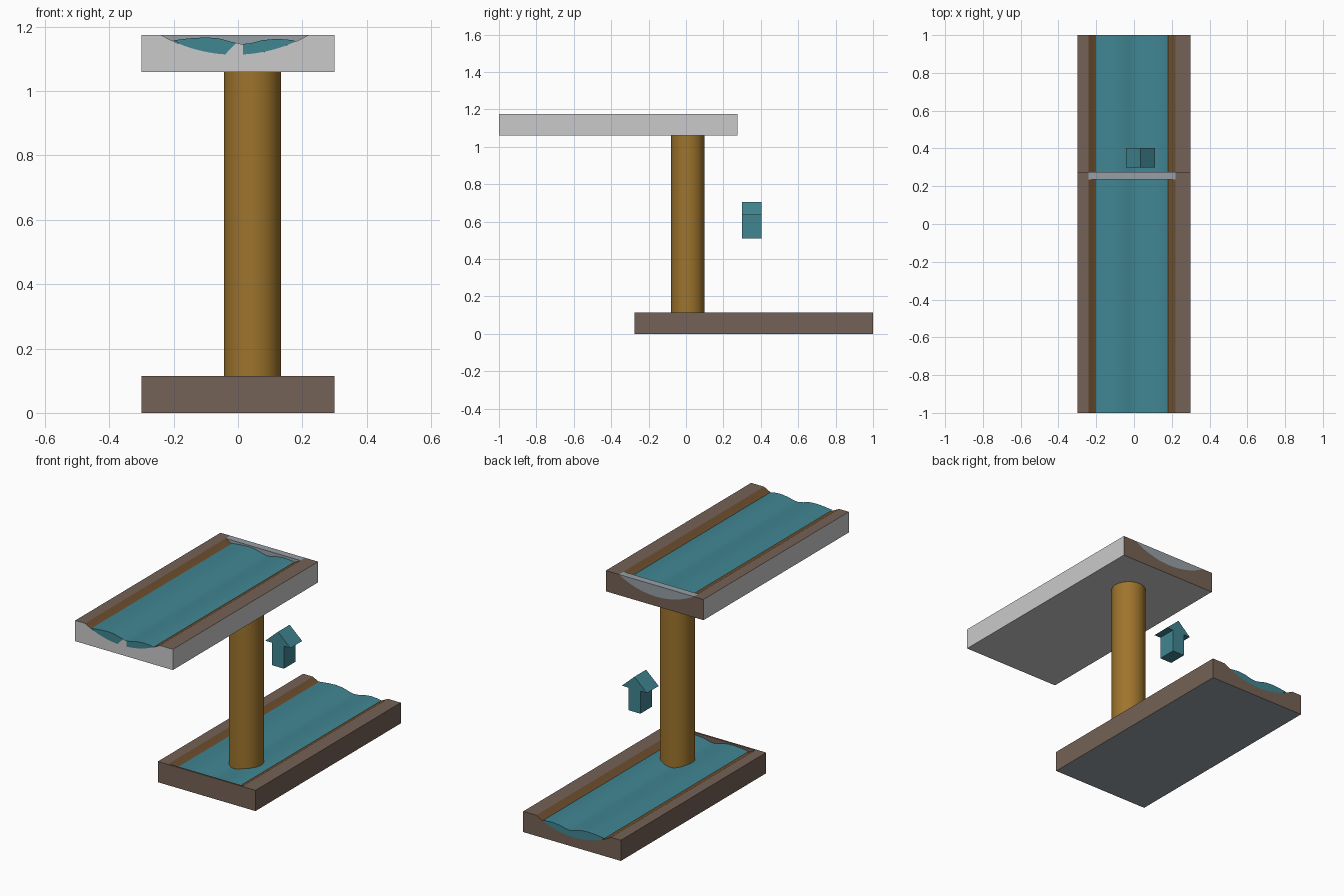
import bpy, bmesh, math

if "Cube" in bpy.data.objects:
    bpy.data.objects.remove(bpy.data.objects["Cube"])


def material(name, rgb):
    m = bpy.data.materials.new(name)
    m.diffuse_color = (*rgb, 1)
    m.use_nodes = True
    m.node_tree.nodes["Principled BSDF"].inputs["Base Color"].default_value = m.diffuse_color
    return m


BROWN = material("brown", (0.175, 0.122, 0.092))
WOOD = material("groove_brown", (0.15, 0.078, 0.027))
GREY = material("light_grey", (0.60, 0.59, 0.60))
SLATE = material("blue_grey", (0.31, 0.35, 0.38))
TEAL = material("water_teal", (0.052, 0.237, 0.29))
GOLD = material("ochre", (0.34, 0.175, 0.026))


def prism(name, pts, y0, y1, mats, rule=None, smooth=None):
    """Extrude an (x, z) outline along y; rule picks a material per face."""
    bm = bmesh.new()
    a = [bm.verts.new((x, y0, z)) for x, z in pts]
    b = [bm.verts.new((x, y1, z)) for x, z in pts]
    n = len(pts)
    for i in range(n):
        j = (i + 1) % n
        bm.faces.new((a[i], a[j], b[j], b[i]))
    bm.faces.new(a)
    bm.faces.new(b[::-1])
    bmesh.ops.recalc_face_normals(bm, faces=bm.faces[:])
    bm.normal_update()
    if rule:
        for f in bm.faces:
            f.material_index = rule(f.normal, f.calc_center_median())
    me = bpy.data.meshes.new(name)
    bm.to_mesh(me)
    bm.free()
    for m in mats:
        me.materials.append(m)
    ob = bpy.data.objects.new(name, me)
    bpy.context.collection.objects.link(ob)
    if smooth:
        bpy.ops.object.select_all(action='DESELECT')
        ob.select_set(True)
        bpy.context.view_layer.objects.active = ob
        bpy.ops.object.shade_smooth_by_angle(angle=math.radians(smooth))
    return ob


# Groove cross-section: a shallow circular arc, sunk from the slab's top
CX, HALF, TOP, SAG = -0.01, 0.23, 0.115, 0.062
R = (HALF ** 2 + SAG ** 2) / (2 * SAG)


def arc_z(x):
    return TOP - SAG + R - math.sqrt(R * R - (x - CX) ** 2)


def arc(x0, x1, base, n=20):
    xs = [x0 + (x1 - x0) * i / n for i in range(n + 1)]
    return [(x, arc_z(x) + base) for x in xs]


SURFACE = [(0.182, 0.0945), (0.165, 0.099), (0.12, 0.1025), (0.075, 0.098), (0.04, 0.089),
           (0.01, 0.086), (-0.02, 0.093), (-0.06, 0.104), (-0.10, 0.107),
           (-0.15, 0.104), (-0.175, 0.101), (-0.2, 0.098)]


def channel(level, base, y0, y1, wall, wall_mat, rule):
    # slab with open groove
    slab = [(-0.3, base), (-0.3, base + TOP)] + arc(CX - HALF, CX + HALF, base) \
        + [(0.3, base + TOP), (0.3, base)]
    prism(level + "_channel", slab, y0, y1, [BROWN, WOOD, GREY, SLATE], rule)
    # end wall closing the groove
    prism(level + "_end_wall", arc(CX - HALF, CX + HALF, base), *wall, [wall_mat])
    # rippled water
    w0, w1 = (y0, wall[0]) if wall[1] == y1 else (wall[1], y1)
    water = arc(-0.2, 0.182, base)[1:-1] + [(x, z + base) for x, z in SURFACE]
    prism(level + "_water", water, w0, w1, [TEAL], smooth=40)


def lower_rule(n, c):
    if n.z < -0.9:
        return 3
    return 1 if n.z > 0.5 and c.z < TOP - 1e-4 else 0


def upper_rule(n, c):
    if n.z > 0.5:
        return 1 if c.z < 1.06 + TOP - 1e-4 else 0
    return 0 if n.y > 0.9 else 2


channel("lower", 0.0, -0.275, 1.0, (-0.275, -0.265), BROWN, lower_rule)
channel("upper", 1.06, -1.0, 0.275, (0.235, 0.275), SLATE, upper_rule)

# Small grey gap in the front end of the upper water
prism("water_end_gap", arc(-0.04, 0.015, 1.06, 4) + [(0.015, 1.145), (-0.005, 1.15)],
      -1.0005, -0.999, [GREY])

# Round column between the channels
bpy.ops.mesh.primitive_cylinder_add(vertices=48, radius=0.089, depth=1.0,
                                    location=(0.045, 0.01, 0.56))
col = bpy.context.object
col.name = "column"
col.data.materials.append(GOLD)
bpy.ops.object.shade_smooth_by_angle(angle=math.radians(40))

# Upward arrow behind the column
AX = 0.035
half = [(0.037, 0.51), (0.037, 0.635), (0.077, 0.635)]
outline = [(AX + x, z) for x, z in half] + [(AX, 0.705)] \
    + [(AX - x, z) for x, z in reversed(half)]
prism("up_arrow", outline, 0.30, 0.403, [TEAL])
